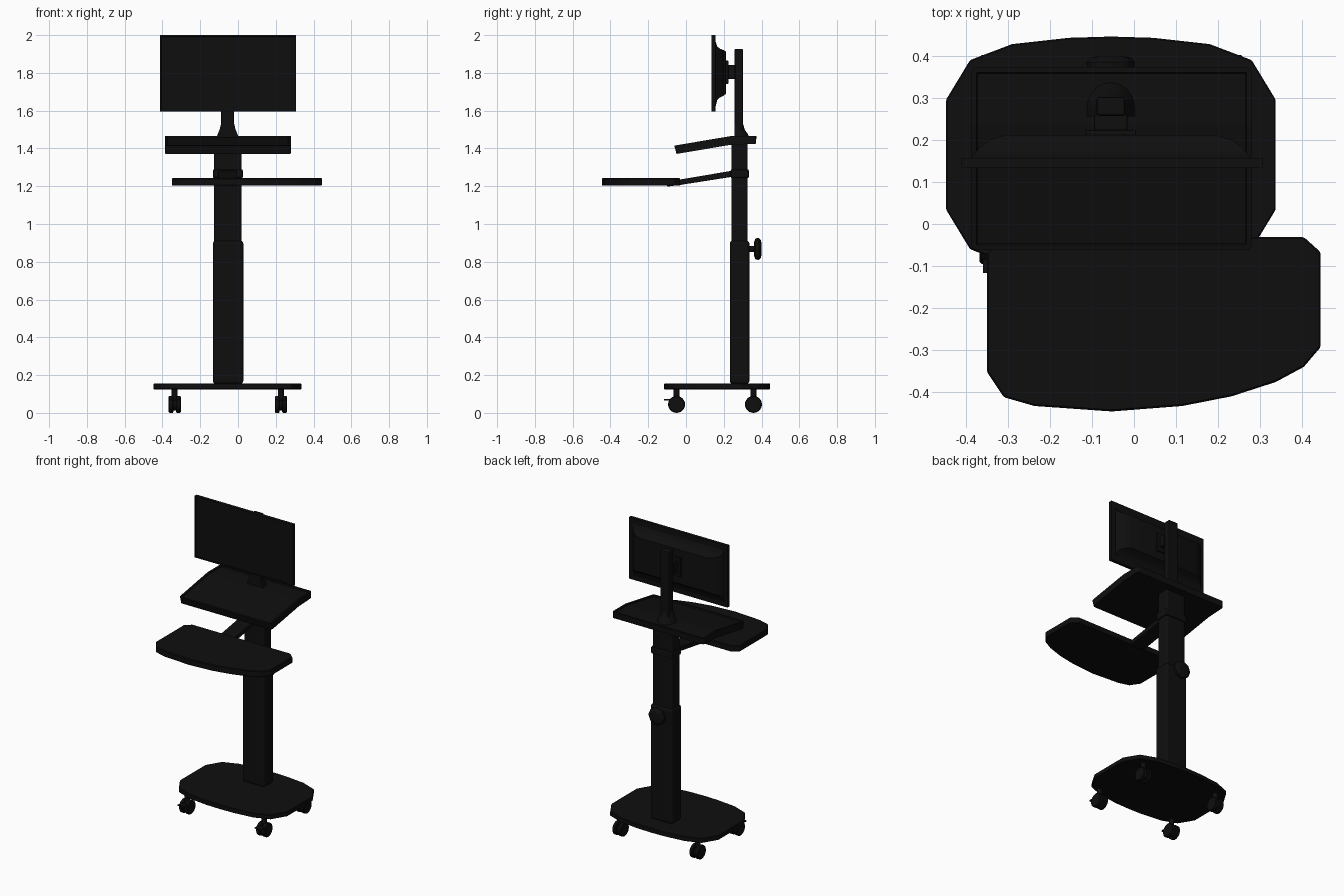
import bpy, bmesh, math
from mathutils import Vector, Matrix

if "Cube" in bpy.data.objects:
    bpy.data.objects.remove(bpy.data.objects["Cube"])

CX = -0.055   # centre line of column, screen and base


def mat(name, v):
    m = bpy.data.materials.new(name)
    m.diffuse_color = (v, v, v, 1)
    m.use_nodes = True
    m.node_tree.nodes["Principled BSDF"].inputs["Base Color"].default_value = m.diffuse_color
    return m


BLACK = mat("matte black", 0.0045)


def finish(name, bm, bevel=0.0, segs=2, smooth=False):
    bmesh.ops.recalc_face_normals(bm, faces=bm.faces[:])
    me = bpy.data.meshes.new(name)
    bm.to_mesh(me)
    bm.free()
    ob = bpy.data.objects.new(name, me)
    bpy.context.collection.objects.link(ob)
    me.materials.append(BLACK)
    if bevel:
        b = ob.modifiers.new("bevel", 'BEVEL')
        b.width, b.segments, b.limit_method = bevel, segs, 'ANGLE'
    if smooth:
        bpy.context.view_layer.objects.active = ob
        ob.select_set(True)
        bpy.ops.object.shade_smooth_by_angle(angle=math.radians(35))
        ob.select_set(False)
    return ob


def box_bm(x0, x1, y0, y1, z0, z1):
    bm = bmesh.new()
    bmesh.ops.create_cube(bm, size=1)
    for v in bm.verts:
        v.co = Vector(((x0 + x1) / 2 + v.co.x * (x1 - x0),
                       (y0 + y1) / 2 + v.co.y * (y1 - y0),
                       (z0 + z1) / 2 + v.co.z * (z1 - z0)))
    return bm


def box(name, *lim, bevel=0.0, segs=2):
    return finish(name, box_bm(*lim), bevel, segs)


def loft(name, rings, **kw):
    """Skin a list of equal-length point rings and cap both ends."""
    bm = bmesh.new()
    vs = [[bm.verts.new(p) for p in r] for r in rings]
    n = len(vs[0])
    for a, b in zip(vs, vs[1:]):
        for i in range(n):
            j = (i + 1) % n
            bm.faces.new((a[i], a[j], b[j], b[i]))
    bm.faces.new(vs[0])
    bm.faces.new(vs[-1])
    return finish(name, bm, **kw)


def slab(name, pts, z0, z1, **kw):
    return loft(name, [[(x, y, z) for x, y in pts] for z in (z0, z1)], **kw)


def cyl(name, c, axis, stations, n=24, lobes=0, **kw):
    """Turned part: stations are (offset along axis, radius)."""
    rot = Matrix.Rotation(math.pi / 2, 3, 'Y') if axis == 'X' else (
        Matrix.Rotation(-math.pi / 2, 3, 'X') if axis == 'Y' else Matrix.Identity(3))
    rings = []
    for h, r in stations:
        ring = []
        for i in range(n):
            a = 2 * math.pi * i / n
            q = r * (1 - (0.06 if lobes else 0) * (1 - math.cos(lobes * a)) / 2)
            ring.append(Vector(c) + rot @ Vector((q * math.cos(a), q * math.sin(a), h)))
        rings.append(ring)
    return loft(name, rings, smooth=True, **kw)


# Base plate: one quarter outline mirrored in x and y
q = [(.392, .131), (.335, .225), (.235, .263), (.10, .278), (0, .281)]
half = q + [(-x, y) for x, y in q[-2::-1]]
outline = half + [(-x, -y) for x, y in half]
slab("base_plate", [(CX + x, .165 + y) for x, y in outline], .125, .155, bevel=.003, segs=1)

# Twin-wheel casters
for sx in (-.335, .227):
    for sy in (-.05, .357):
        tag = ("left" if sx < 0 else "right") + ("_front" if sy < 0 else "_back")
        for k in (-1, 1):
            cyl("wheel_" + tag, (sx + k * .0195, sy, .045), 'X',
                [(-.0125, .04), (-.0085, .045), (.0085, .045), (.0125, .04)])
        cyl("caster_hub_" + tag, (sx, sy, .045), 'X', [(-.009, .032), (.009, .032)])
        cyl("caster_stem_" + tag, (sx, sy, .06), 'Z', [(0, .016), (.066, .016)], n=16)
        if sy < 0:
            box("brake_lever_" + tag, sx - .024, sx + .024, sy - .066, sy - .03, .066, .073)

# Telescoping column, collar and height knob
box("lower_column", -.133, .028, .232, .336, .154, .912, bevel=.016, segs=3)
box("upper_column", -.126, .018, .241, .326, .90, 1.43, bevel=.012, segs=3)
box("column_collar", -.133, .026, .236, .334, 1.242, 1.29, bevel=.01)
cyl("knob_shaft", (CX, .33, .868), 'Y', [(0, .016), (.04, .016)], n=16)
cyl("height_knob", (CX, .36, .868), 'Y',
    [(0, .036), (.008, .056), (.026, .058), (.036, .048), (.04, .03)], n=48, lobes=8)

# Keyboard shelf with a bowed front, offset to the right
slab("keyboard_shelf",
     [(-.31, -.031), (-.35, -.067), (-.35, -.352), (-.31, -.412), (-.237, -.433), (-.053, -.446),
      (.115, -.433), (.232, -.41), (.337, -.376), (.404, -.34), (.444, -.293), (.444, -.067),
      (.404, -.031)], 1.203, 1.243, bevel=.004, segs=1)
arm = [(-.10, 1.198), (-.03, 1.207), (.245, 1.25), (.245, 1.282), (-.03, 1.236), (-.10, 1.225)]
loft("shelf_arm", [[(x, y, z) for y, z in arm] for x in (CX - .05, CX + .05)], bevel=.004)

# Folded work tray: extruded profile with a raised rim around the top
prof = [(-.062, 1.415), (.235, 1.465), (.373, 1.465), (.37, 1.425), (.235, 1.419), (-.05, 1.371)]
bm = bmesh.new()
ends = [[bm.verts.new((x, y, z)) for y, z in prof] for x in (-.387, .28)]
for i in range(6):
    j = (i + 1) % 6
    bm.faces.new((ends[0][i], ends[0][j], ends[1][j], ends[1][i]))
for e in ends:
    bm.faces.new(e)
bmesh.ops.recalc_face_normals(bm, faces=bm.faces[:])
corner = [e for e in bm.edges
          if all(v.co.y < -.04 or v.co.y > .36 for v in e.verts)
          and abs(e.verts[0].co.x - e.verts[1].co.x) < .001]
bmesh.ops.bevel(bm, geom=corner, offset=.014, segments=3, affect='EDGES', profile=.5)
bm.normal_update()
top = [f for f in bm.faces if f.normal.z > .9 and f.calc_area() > .02]
bmesh.ops.inset_region(bm, faces=top, thickness=.012, depth=0, use_even_offset=True)
bmesh.ops.inset_region(bm, faces=top, thickness=.003, depth=-.007, use_even_offset=True)
finish("work_tray", bm, bevel=.004)

# Screen post with a flared foot towards the back
box("screen_post", CX - .034, CX + .034, .257, .302, 1.44, 1.927, bevel=.006)
foot = []
for z, hx, d in ((1.455, .058, .082), (1.475, .053, .072), (1.50, .042, .055), (1.535, .034, .045)):
    foot.append([(CX + hx, .256, z)] +
                [(CX + hx * math.cos(math.pi * i / 12), .272 + (d - .016) * math.sin(math.pi * i / 12), z)
                 for i in range(13)] + [(CX - hx, .256, z)])
loft("post_foot", foot, smooth=True)

# Screen mount
box("mount_bracket", CX - .04, CX + .04, .222, .262, 1.768, 1.842, bevel=.005)
box("mount_plate", CX - .06, CX + .06, .21, .224, 1.74, 1.865, bevel=.004)

# Screen: panel with recessed display, and a domed rear housing
bm = box_bm(-.412, .307, .135, .157, 1.595, 2.0)
front = [f for f in bm.faces if f.normal.y < -.9 or f.calc_center_median().y < .136]
bmesh.ops.inset_region(bm, faces=front, thickness=.011, depth=0)
bmesh.ops.inset_region(bm, faces=front, thickness=.002, depth=-.004)
finish("screen_panel", bm)
rings = []
for y, hx, z0, z1 in ((.156, .333, 1.62, 1.968), (.165, .325, 1.655, 1.94), (.18, .315, 1.67, 1.928),
                      (.20, .288, 1.68, 1.92), (.212, .25, 1.69, 1.913)):
    rings.append([(CX - hx, y, z0), (CX + hx, y, z0), (CX + hx, y, z1), (CX - hx, y, z1)])
loft("screen_housing", rings, smooth=True)
